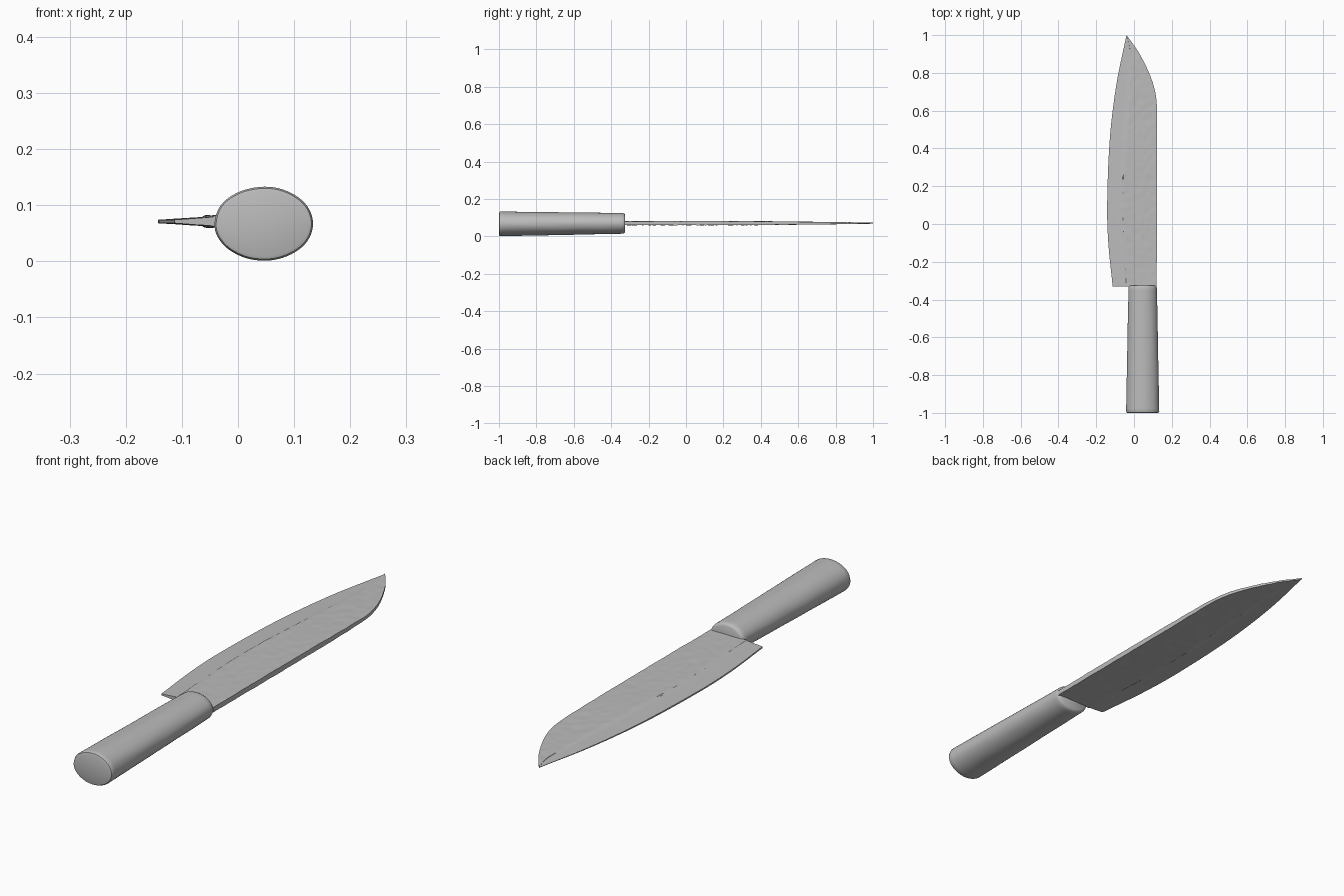
import bpy, bmesh, math
from mathutils import Vector, noise

cube = bpy.data.objects.get("Cube")
if cube:
    bpy.data.objects.remove(cube)

grey = bpy.data.materials.new("plain grey")
grey.use_nodes = True
grey.diffuse_color = (0.5, 0.5, 0.5, 1)
grey.node_tree.nodes["Principled BSDF"].inputs["Base Color"].default_value = (0.5, 0.5, 0.5, 1)

MID_Z = 0.071


def sample(points, y):
    """Smooth curve x(y) through (y, x) points."""
    n = len(points)
    i = next((k for k in range(n - 1) if y <= points[k + 1][0]), n - 2)
    slope = lambda k: ((points[min(k + 1, n - 1)][1] - points[max(k - 1, 0)][1])
                       / (points[min(k + 1, n - 1)][0] - points[max(k - 1, 0)][0]))
    (y0, x0), (y1, x1) = points[i], points[i + 1]
    h = y1 - y0
    t = (y - y0) / h
    return ((2*t**3 - 3*t*t + 1) * x0 + (t**3 - 2*t*t + t) * h * slope(i)
            + (3*t*t - 2*t**3) * x1 + (t**3 - t*t) * h * slope(i + 1))


def loft(name, rings, angle):
    """Skin closed rings and cap both ends."""
    bm = bmesh.new()
    loops = [[bm.verts.new(p) for p in ring] for ring in rings]
    for a, b in zip(loops, loops[1:]):
        for i in range(len(a)):
            j = (i + 1) % len(a)
            bm.faces.new((a[i], a[j], b[j], b[i]))
    bm.faces.new(loops[0])
    bm.faces.new(loops[-1])
    bmesh.ops.remove_doubles(bm, verts=bm.verts, dist=0.0002)
    bmesh.ops.recalc_face_normals(bm, faces=bm.faces)
    mesh = bpy.data.meshes.new(name)
    bm.to_mesh(mesh)
    bm.free()
    mesh.materials.append(grey)
    obj = bpy.data.objects.new(name, mesh)
    bpy.context.collection.objects.link(obj)
    bpy.ops.object.select_all(action="DESELECT")
    obj.select_set(True)
    bpy.context.view_layer.objects.active = obj
    bpy.ops.object.shade_smooth_by_angle(angle=math.radians(angle))
    return obj


# Blade outline: cutting edge, grind line and spine
EDGE = [(-0.33, -0.113), (-0.1, -0.136), (0.1, -0.142), (0.45, -0.128), (0.74, -0.093), (1, -0.04)]
GRIND = [(-0.33, -0.045), (0.1, -0.064), (0.45, -0.048), (0.75, -0.028), (0.92, -0.022), (1, -0.04)]
SPINE = [(-0.33, 0.12), (0.3, 0.122), (0.62, 0.121), (0.7, 0.112), (0.79, 0.084),
         (0.9, 0.03), (0.96, -0.01), (1, -0.04)]


def blade_ring(y):
    edge, spine = sample(EDGE, y), sample(SPINE, y)
    grind = min(max(sample(GRIND, y), edge), spine)
    taper = min(1, 0.25 + (1 - y) * 1.2)
    side = [(edge + (grind - edge) * i / 4, 0.003 + 0.005 * i / 4) for i in range(5)]
    side += [(grind + (spine - grind) * (0.02 + 0.98 * i / 14), 0.0105) for i in range(15)]

    def point(x, half, sign):
        # Hammered surface above the grind line
        rough = 0.0016 if half > 0.009 else 0.0003
        bump = noise.noise(Vector((x * 45, y * 28, sign * 9))) * rough
        return (x, y, MID_Z + sign * (half * taper + bump))

    return [point(x, h, 1) for x, h in side] + [point(x, h, -1) for x, h in reversed(side)]


STEPS = 110
loft("blade", [blade_ring(-0.33 + 1.33 * i / STEPS) for i in range(STEPS + 1)], 35)


# Oval handle, tapering toward the blade with rounded end rims
def handle_ring(y, inset):
    t = (y + 1) / 0.675
    half_x, half_z = 0.088 - 0.013 * t - inset, 0.066 - 0.011 * t - inset
    ring = []
    for i in range(64):
        a = math.tau * i / 64
        wave = 1 + 0.012 * noise.noise(Vector((math.cos(a) * 2, y * 9, math.sin(a) * 2)))
        ring.append((0.046 + half_x * math.cos(a) * wave, y,
                     0.067 + 0.003 * t + half_z * math.sin(a) * wave))
    return ring


rims = [(-1, 0.008), (-0.998, 0.003), (-0.992, 0)]
rims += [(-0.992 + 0.655 * i / 40, 0) for i in range(1, 41)]
rims += [(-0.329, 0.003), (-0.325, 0.01)]
loft("handle", [handle_ring(y, inset) for y, inset in rims], 40)
